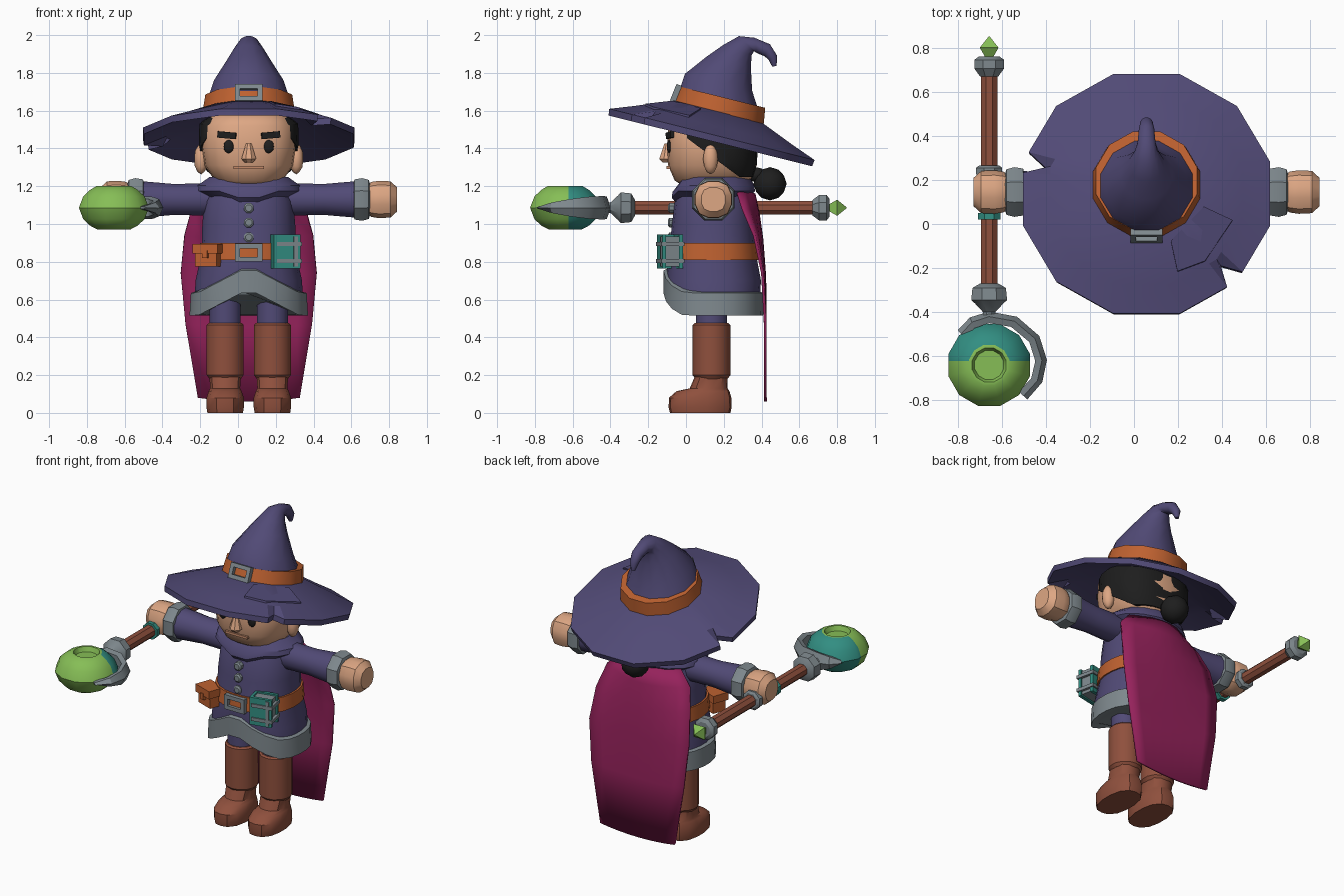
import bpy, bmesh, math
from mathutils import Matrix, Vector

cube = bpy.data.objects.get("Cube")
if cube:
    bpy.data.objects.remove(cube, do_unlink=True)

CX = .057  # body centre line


def material(name, *rgb):
    linear = [((c / 255 + .055) / 1.055) ** 2.4 for c in rgb] + [1]
    mat = bpy.data.materials.new(name)
    mat.use_nodes = True
    mat.diffuse_color = linear
    mat.node_tree.nodes["Principled BSDF"].inputs["Base Color"].default_value = linear
    return mat


purple = material("purple cloth", 81, 74, 118)
orange = material("orange leather", 190, 97, 48)
grey = material("grey trim", 126, 136, 141)
skin_tone = material("skin", 222, 167, 132)
lip_tone = material("lip", 196, 138, 106)
brown = material("brown leather", 143, 80, 61)
magenta = material("magenta cape", 150, 34, 92)
black = material("black hair", 30, 30, 30)
green = material("green crystal", 134, 190, 86)
teal = material("teal", 50, 142, 130)


def shift(x, y, z):
    return Matrix.Translation((x, y, z))


def turn(degrees, axis):
    return Matrix.Rotation(math.radians(degrees), 4, axis)


def finish(name, bm, *mats, angle=32):
    bmesh.ops.recalc_face_normals(bm, faces=bm.faces)
    mesh = bpy.data.meshes.new(name)
    bm.to_mesh(mesh)
    bm.free()
    for mat in mats:
        mesh.materials.append(mat)
    mesh.shade_smooth()
    mesh.set_sharp_from_angle(angle=math.radians(angle))
    obj = bpy.data.objects.new(name, mesh)
    bpy.context.collection.objects.link(obj)
    return obj


def bridge(rows, closed=True):
    """Joins rows of points into a surface, capped when closed."""
    bm = bmesh.new()
    rows = [[bm.verts.new(p) for p in row] for row in rows]
    count = len(rows[0])
    for low, high in zip(rows, rows[1:]):
        for i in range(count if closed else count - 1):
            j = (i + 1) % count
            bm.faces.new((low[i], low[j], high[j], high[i]))
    if closed:
        bm.faces.new(rows[0])
        bm.faces.new(rows[-1])
    return bm


def ring(height, rx, ry=None, y=0, tilt=0, sides=12, power=2):
    """One rounded cross-section, flat side forward."""
    place, points = shift(0, y, height) @ turn(tilt, 'X'), []
    for i in range(sides):
        a = math.tau * (i + .5) / sides
        c, s = math.cos(a), math.sin(a)
        k = (abs(c) ** power + abs(s) ** power) ** (-1 / power)
        points.append(place @ Vector((rx * k * c, (ry or rx) * k * s, 0)))
    return points


def loft(sections, matrix, **options):
    bm = bridge([ring(*s, **options) for s in sections])
    bm.transform(matrix)
    return bm


def boxes(name, parts, mat, matrix=Matrix()):
    bm = bmesh.new()
    for centre, size in parts:
        bmesh.ops.create_cube(bm, size=1, matrix=matrix @ shift(*centre) @ Matrix.Diagonal((*size, 1)))
    return finish(name, bm, mat)


def ball(name, centre, size, mat, detail=2):
    bm = bmesh.new()
    bmesh.ops.create_icosphere(bm, subdivisions=detail, radius=1,
                               matrix=shift(*centre) @ Matrix.Diagonal((*size, 1)))
    return finish(name, bm, mat, angle=45)


def buckle(name, matrix, w=.145, h=.095, bar=.025):
    side, top = (w - bar) / 2, (h - bar) / 2
    parts = [((s * side, 0, 0), (bar, .03, h)) for s in (-1, 1)]
    parts += [((0, 0, s * top), (w, .03, bar)) for s in (-1, 1)]
    boxes(name, parts, grey, matrix)


body = shift(CX, 0, 0)

# Legs and boots
for side, label in ((-1, "right"), (1, "left")):
    leg = shift(CX + side * .125, 0, 0)
    finish(label + "_leg", loft([(.44, .085, .085, .135), (.62, .085, .085, .135)], leg), purple)
    finish(label + "_foot", loft([(0, .095, .16, .075), (.03, .1, .167, .075), (.08, .1, .165, .075),
                                  (.115, .088, .14, .09), (.13, .08, .1, .12), (.2, .085, .085, .135)],
                                 leg, sides=14, power=2.5), brown)
    finish(label + "_boot_shaft", loft([(.18, .085, .085, .135), (.2, .1, .1, .135),
                                        (.465, .1, .1, .135), (.475, .09, .09, .135)], leg, sides=14), brown)


# Tunic, whose lower edge rises to a peak in front
def raise_front(bm):
    for v in bm.verts:
        if v.co.z < .68 and v.co.y < .145:
            v.co.z += .14 * max(0, 1 - abs(v.co.x - CX) / .27)
    return bm


tunic = loft([(.56, .29, .245, .145), (.7, .283, .255, .143), (.85, .25, .23, .14), (1, .247, .217, .142),
              (1.12, .235, .205, .145), (1.2, .2, .18, .15)], body, sides=24, power=2.3)
finish("tunic", raise_front(tunic), purple, angle=45)
hem = loft([(.52, .27, .23, .145), (.515, .315, .265, .145), (.635, .308, .266, .145),
            (.645, .27, .24, .145)], body, sides=24, power=2.3)
finish("hem", raise_front(hem), grey)

# Collar with a dip in front
collar = loft([(1.13, .21, .19, .145), (1.175, .285, .225, .145), (1.205, .275, .22, .145),
               (1.25, .21, .19, .15), (1.21, .17, .16, .15)], body, sides=16)
for v in collar.verts:
    if v.co.y < 0 and abs(v.co.x - CX) < .06:
        v.co.z -= .035
finish("collar", collar, purple)

# Belt, buckle, buttons
finish("belt", loft([(.81, .267, .245, .14), (.9, .26, .238, .14)], body, sides=24, power=2.3), orange)
buckle("belt_buckle", shift(CX, -.107, .848))
for i in range(3):
    button = shift(CX, -.075, .93 + i * .077) @ turn(90, 'X')
    finish("button", loft([(-.02, .028), (.012, .028), (.02, .018)], button, sides=8), grey)

# Pouch and book on the belt
pouch = shift(-.155, -.065, .835) @ turn(-20, 'Z')
boxes("pouch", [((0, 0, -.01), (.12, .09, .1)), ((0, -.005, .035), (.14, .11, .05)),
                ((0, -.055, .005), (.03, .02, .04))], orange, pouch)
book = shift(.25, -.085, .855) @ turn(12, 'Z')
boxes("book_covers", [((0, .045, 0), (.14, .02, .18)), ((0, -.045, 0), (.14, .02, .18)),
                      ((-.065, 0, 0), (.015, .1, .18))], teal, book)
boxes("book_pages", [((0, 0, 0), (.12, .08, .16))], grey, book)
boxes("book_straps", [((.01, 0, .04), (.135, .125, .022)), ((.01, 0, -.05), (.135, .125, .022)),
                      ((.045, -.052, 0), (.022, .02, .16))], grey, book)

# Arms
for side, label in ((-1, "right"), (1, "left")):
    arm = shift(CX, .145, 1.13) @ turn(side * 90, 'Y')
    finish(label + "_sleeve", loft([(.12, .07), (.22, .088), (.4, .085), (.57, .1)], arm), purple)
    finish(label + "_cuff", loft([(.555, .095), (.56, .115), (.6, .122), (.635, .112), (.645, .08)],
                                 arm, sides=8), grey)
    finish(label + "_hand", loft([(.62, .075), (.65, .094), (.69, .1), (.75, .097), (.785, .065)],
                                 arm, sides=12, power=2.6), skin_tone)

# Head and face
head = [(1.19, .11, .14, .14), (1.23, .18, .2, .14), (1.31, .235, .235, .14), (1.41, .25, .24, .14),
        (1.52, .245, .235, .14), (1.58, .2, .2, .14)]
finish("head", loft(head, body, sides=24, power=2.6), skin_tone, angle=60)
finish("nose", loft([(1.325, .022, .025, -.1), (1.345, .042, .045, -.1), (1.425, .016, .018, -.098)],
                    body, sides=8), skin_tone)
boxes("mouth", [((CX, -.092, 1.298), (.16, .02, .016))], lip_tone)
for side, label in ((-1, "right"), (1, "left")):
    ball(label + "_ear", (CX + side * .252, .13, 1.345), (.038, .04, .082), skin_tone)
    ball(label + "_eye", (CX + side * .106, -.09, 1.41), (.028, .012, .036), black)
    brow = shift(CX + side * .115, -.083, 1.47) @ turn(side * 14, 'Z') @ turn(side * -5, 'Y')
    boxes(label + "_eyebrow", [((0, 0, 0), (.1, .025, .034))], black, brow)

# Hair, trimmed along a slanting hairline
hair = loft([(1.25, .21, .19, .165), (1.32, .255, .22, .157), (1.42, .265, .224, .155),
             (1.53, .262, .22, .155), (1.58, .2, .19, .15)], body, sides=24, power=2.6)
cut = bmesh.ops.bisect_plane(hair, geom=hair.verts[:] + hair.edges[:] + hair.faces[:], clear_inner=True,
                             plane_co=(0, .16, 1.34), plane_no=(0, .17, .23))
bmesh.ops.holes_fill(hair, edges=[e for e in hair.edges if e.is_boundary])
finish("hair", hair, black, angle=45)
ball("hair_bun", (CX, .445, 1.213), (.088, .088, .088), black)
ball("hair_tie", (CX, .375, 1.26), (.04, .05, .04), black)

# Cape
rows = []
for z, half, y, wrap in ((1.16, .2, .36, .09), (1.06, .3, .382, .08), (.92, .34, .402, .04),
                         (.72, .36, .417, .012), (.45, .335, .42, 0), (.06, .27, .42, 0)):
    rows.append([(CX + half * u, y - wrap * u * u, z + .02 * u * u) for u in [i / 4 - 1 for i in range(9)]])
cape = finish("cape", bridge(rows, closed=False), magenta, angle=60)
solid = cape.modifiers.new("thickness", 'SOLIDIFY')
solid.thickness, solid.offset = .015, 0

# Hat brim: a twelve-sided cone with two notches
hat = shift(CX, .13, 1.445) @ turn(-14, 'X')
notches = (-45, 165)
angles = sorted([15 + 30 * k - 180 for k in range(12)] + [n + d for n in notches for d in (-5, 5)])


def brim_ring(radius, height, notch=1):
    points = []
    for a in angles:
        flat = math.radians((a + 180) % 30 - 15)
        r = radius * math.cos(math.radians(15)) / math.cos(
            math.radians((a + 195) % 30 - 15)) if (a - 15) % 30 else radius
        r *= notch if a in notches else 1
        points.append((r * math.cos(math.radians(a)), r * math.sin(math.radians(a)), height))
    return points


brim = bridge([brim_ring(.24, .1), brim_ring(.45, .04), brim_ring(.575, -.005, .82), brim_ring(.58, .03, .82),
               brim_ring(.45, .077), brim_ring(.25, .155)])
brim.transform(hat)
finish("hat_brim", brim, purple)

# Stitched patch lying on the brim
outline = [Vector(p) for p in ((.26, -.09), (.39, -.14), (.265, -.33), (.14, -.38), (.11, -.25))]
patch = bridge([[(*p, .03 + (.58 - p.length) * .37 + lift) for p in outline] for lift in (-.015, .008)])
patch.transform(hat)
finish("hat_patch", patch, purple)

# Hat band, buckle and bent crown
finish("hat_band", loft([(.145, .252), (.235, .238)], hat @ shift(0, .01, 0)), orange)
buckle("hat_buckle", hat @ shift(0, -.238, .195) @ turn(-8, 'X'))
crown = [(1.62, .235, .235, .175, -14), (1.75, .19, .19, .172, -14), (1.86, .12, .123, .228, -14),
         (1.92, .082, .083, .272, -20), (1.955, .055, .058, .32, -45), (1.945, .042, .043, .37, -80),
         (1.92, .036, .036, .43, -115), (1.88, .028, .026, .46, -155), (1.835, .012, .012, .468, -170)]
finish("hat_crown", loft(crown, body), purple, angle=50)

# Staff, running front to back through the right hand
staff = shift(-.657, 0, 1.086) @ turn(90, 'X')
finish("staff_shaft", loft([(-.7, .04), (.34, .04)], staff, sides=8), brown)
finish("staff_front_collar", loft([(.27, .045), (.29, .082), (.345, .088), (.36, .07), (.4, .03), (.45, .03)],
                                  staff, sides=8), grey)
finish("staff_rear_collar", loft([(-.76, .05), (-.745, .073), (-.705, .073), (-.67, .045)], staff, sides=8), grey)
finish("staff_grey_ring", loft([(-.265, .05), (-.255, .064), (-.225, .064)], staff, sides=8), grey)
finish("staff_teal_ring", loft([(-.05, .055), (-.02, .055)], staff, sides=8), teal)
finish("staff_rear_gem", loft([(-.85, .004), (-.8, .06), (-.75, .02)], staff, sides=4), green)

# Orb with a hollow on top and a teal rear
orb_centre = Vector((-.657, -.64, 1.086))
orb = loft([(-.115, .09), (-.095, .13), (-.06, .168), (0, .192), (.06, .168), (.095, .13), (.115, .095),
            (.115, .08), (.085, .068)], Matrix.Translation(orb_centre))
bmesh.ops.bisect_plane(orb, geom=orb.verts[:] + orb.edges[:] + orb.faces[:],
                       plane_co=(0, -.622, 0), plane_no=(0, 1, 0))
for face in orb.faces:
    middle = face.calc_center_median() - orb_centre
    face.material_index = int(middle.y > .018 and middle.xy.length > .1)
finish("orb", orb, green, teal)

# Crescent holder around the orb
rows = []
for degrees, radius, half in ((132, .185, .008), (112, .205, .04), (90, .215, .06), (60, .225, .062),
                              (30, .235, .058), (5, .235, .045), (-18, .225, .028), (-42, .205, .006)):
    a = math.radians(degrees)
    out = Vector((math.cos(a), math.sin(a), 0))
    rows.append([orb_centre + out * (radius + dr) + Vector((0, 0, half * dz))
                 for dr, dz in ((-.025, .8), (.005, 1), (.028, 0), (.005, -1), (-.025, -.8))])
finish("orb_holder", bridge(rows), grey)
